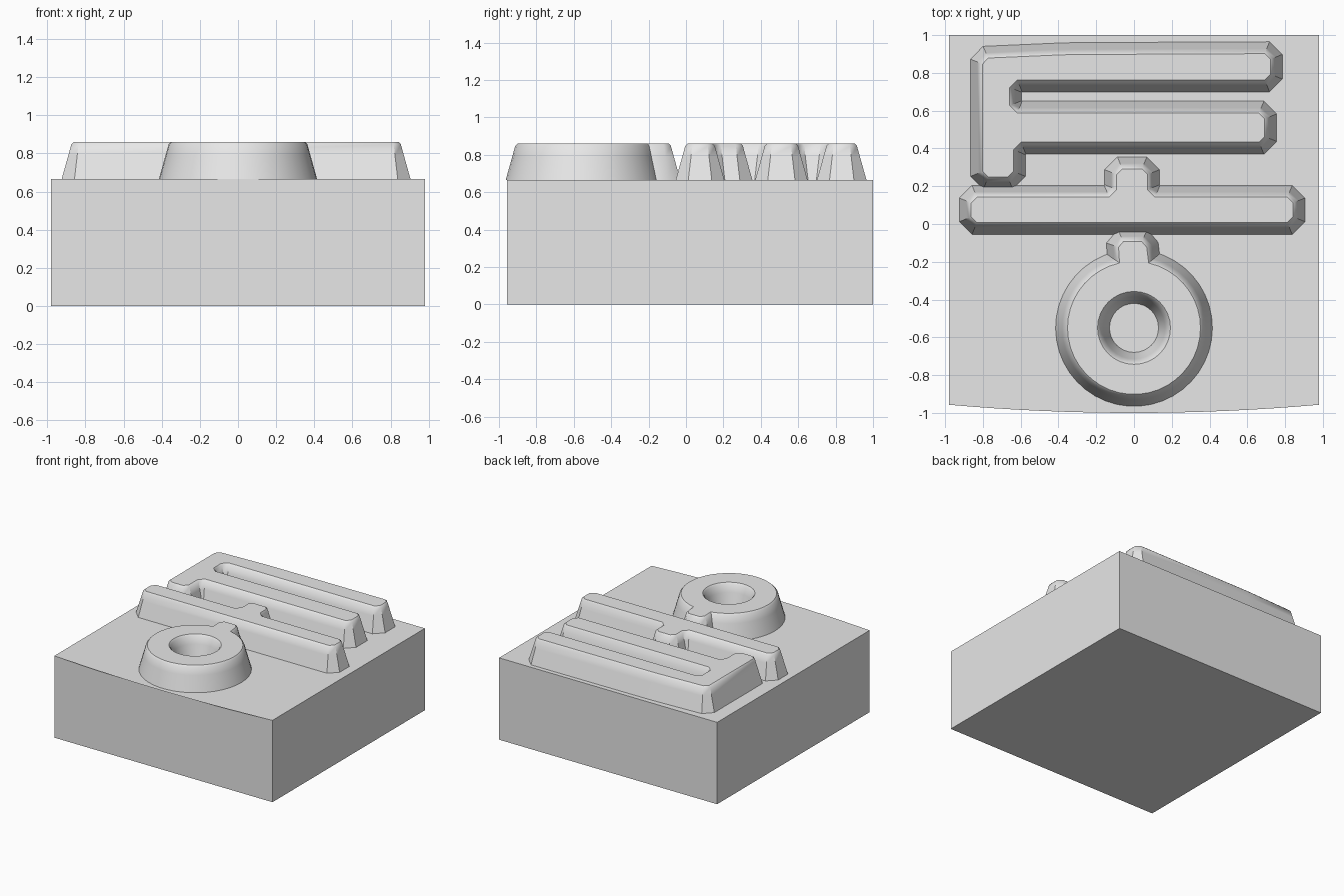
import bpy, bmesh, math
from mathutils import Vector

cube = bpy.data.objects.get("Cube")
if cube:
    bpy.data.objects.remove(cube, do_unlink=True)

BASE_TOP, TOP = 0.665, 0.86

grey = bpy.data.materials.new("plain grey")
grey.use_nodes = True
grey.diffuse_color = (0.8, 0.8, 0.8, 1)
for node in grey.node_tree.nodes:
    if node.type == 'BSDF_PRINCIPLED':
        node.inputs["Base Color"].default_value = (0.8, 0.8, 0.8, 1)


def finish(bm, name, smooth=False):
    mesh = bpy.data.meshes.new(name)
    bm.to_mesh(mesh)
    bm.free()
    mesh.materials.append(grey)
    obj = bpy.data.objects.new(name, mesh)
    bpy.context.collection.objects.link(obj)
    if smooth:
        bpy.ops.object.select_all(action='DESELECT')
        bpy.context.view_layer.objects.active = obj
        obj.select_set(True)
        bpy.ops.object.shade_smooth_by_angle(angle=math.radians(35))
    return obj


def chamfer(points, size=0.035):
    """Cut every corner of a closed outline."""
    pts = [Vector(p) for p in points]
    out = []
    for i, p in enumerate(pts):
        for q in (pts[i - 1], pts[(i + 1) % len(pts)]):
            out.append(p + (q - p).normalized() * size)
    return out


def offset(points, d):
    """Mitred outward offset of a counter-clockwise outline."""
    out = []
    for i, p in enumerate(points):
        a = (p - points[i - 1]).normalized()
        b = (points[(i + 1) % len(points)] - p).normalized()
        na, nb = Vector((a.y, -a.x)), Vector((b.y, -b.x))
        out.append(p + (na + nb) * (d / (1 + na.dot(nb))))
    return out


def relief(name, outlines):
    """Raised shape with sloping walls and a softened rim."""
    levels = [(0.055, BASE_TOP), (0.02, 0.79), (0.004, 0.848), (-0.008, TOP)]
    bm = bmesh.new()
    rim = []
    for pts in outlines:
        rings = [[bm.verts.new((p.x, p.y, z)) for p in offset(pts, d)]
                 for d, z in levels]
        n = len(pts)
        for low, high in zip(rings, rings[1:]):
            for i in range(n):
                j = (i + 1) % n
                bm.faces.new((low[i], low[j], high[j], high[i]))
        for i in range(n):
            rim.append(bm.edges.get((rings[-1][i], rings[-1][(i + 1) % n])))
    bmesh.ops.triangle_fill(bm, edges=rim, use_beauty=True, normal=(0, 0, 1))
    bmesh.ops.recalc_face_normals(bm, faces=bm.faces)
    return finish(bm, name, True)


def arc(radius, start, end, count, centre=(0, -0.55)):
    return [Vector(centre) + radius * Vector((math.cos(t), math.sin(t)))
            for t in (start + (end - start) * i / (count - 1) for i in range(count))]


# Square block
bm = bmesh.new()
bmesh.ops.create_cube(bm, size=1)
for v in bm.verts:
    v.co = (v.co.x * 1.96, v.co.y * 1.957 + 0.0215, (v.co.z + 0.5) * BASE_TOP)
finish(bm, "block")

# Thin bowed lip along the front top edge
bm = bmesh.new()
xs = [0.98 * (i / 8 - 1) for i in range(17)]
back = [bm.verts.new((x, -0.957, BASE_TOP)) for x in xs]
front = [bm.verts.new((x, -0.957 - 0.043 * (1 - (x / 0.98) ** 2), BASE_TOP))
         for x in xs[1:-1]]
bm.faces.new([back[0]] + front + back[:0:-1])
finish(bm, "front_lip")

# Two long arms joined by a column on the left
relief("double_arm", [chamfer([
    (-0.81, 0.24), (-0.63, 0.24), (-0.63, 0.425), (0.70, 0.425),
    (0.70, 0.595), (-0.65, 0.595), (-0.65, 0.755), (0.73, 0.755),
    (0.73, 0.91), (-0.35, 0.905), (-0.81, 0.885)])])

# Crossbar with a short stub behind it
relief("crossbar", [chamfer([
    (-0.87, 0), (0.85, 0), (0.85, 0.15), (0.08, 0.15),
    (0.08, 0.30), (-0.10, 0.30), (-0.10, 0.15), (-0.87, 0.15)])])

# Ring with a neck reaching the crossbar
gap = math.asin(0.085 / 0.36)
outer = arc(0.36, math.pi / 2 + gap, 2.5 * math.pi - gap, 40)
neck = [Vector(p) for p in ((0.075, -0.12), (0.045, -0.085), (-0.06, -0.085), (-0.09, -0.12))]
hole = arc(0.185, 2 * math.pi, 2 * math.pi / 32, 32)
relief("ring", [outer + neck, hole])
